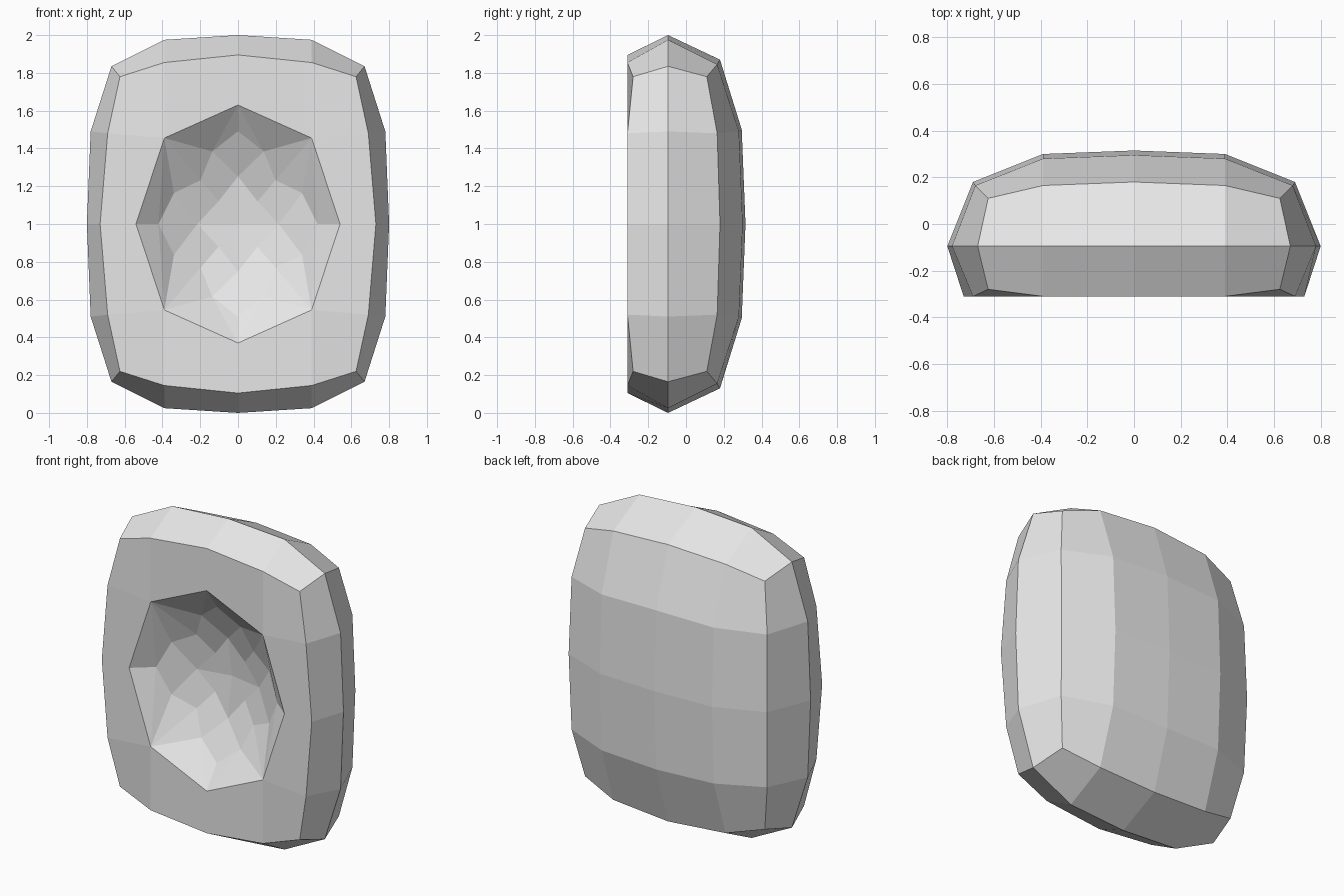
import bpy, bmesh, math

cube = bpy.data.objects.get("Cube")
if cube:
    bpy.data.objects.remove(cube, do_unlink=True)

mat = bpy.data.materials.new("light grey")
mat.use_nodes = True
grey = (0.8, 0.8, 0.8, 1)
mat.diffuse_color = grey
mat.node_tree.nodes["Principled BSDF"].inputs["Base Color"].default_value = grey

bm = bmesh.new()


def loop(quarter):
    """Mirror a quarter outline, listed from +x round to +z, into a closed loop."""
    left = quarter[::-1][1:]
    half = quarter + [(-x, y, z) for x, y, z in left]
    full = half + [(x, y, -z) for x, y, z in half[-2:0:-1]]
    return [bm.verts.new((x, y, z + 1)) for x, y, z in full]


def bridge(a, b):
    n = len(a)
    for i in range(n):
        j = (i + 1) % n
        bm.faces.new((a[i], a[j], b[j], b[i]))


def cap_frame(outer, inner):
    """Join a 16-point outline to an 8-point one, with one quad per corner."""
    for q in range(4):
        o = [outer[(4 * q + i) % 16] for i in range(5)]
        m = [inner[(2 * q + i) % 8] for i in range(3)]
        # the corner lies next to the first or last point of each quarter
        bm.faces.new((o[0], o[1], m[1], m[0]))
        bm.faces.new((o[1], o[2], o[3], m[1]))
        bm.faces.new((o[3], o[4], m[2], m[1]))


# Outer shell: front, widest and back outlines
front = loop([(.73, -.31, 0), (.69, -.31, .48), (.625, -.28, .78), (.39, -.31, .855), (0, -.31, .895)])
middle = loop([(.8, -.095, 0), (.78, -.095, .49), (.67, -.095, .835), (.39, -.095, .975), (0, -.095, 1)])
back = loop([(.69, .18, 0), (.68, .165, .48), (.625, .11, .78), (.39, .165, .845), (0, .18, .87)])
bridge(front, middle)
bridge(middle, back)

# Domed back panel
panel = loop([(.39, .3, 0), (.39, .28, .49), (0, .295, .5)])
cap_frame(back, panel)
back_centre = bm.verts.new((0, .315, 1))
for q in range(4):
    bm.faces.new([panel[(2 * q + i) % 8] for i in range(3)] + [back_centre])

# Front rim and the faceted bowl inside it
WIDTH, HEIGHT, DEPTH = .54, .63, .25


def bowl_point(radius, degrees):
    a = math.radians(degrees)
    y = -.31 + DEPTH * (1 - radius ** 2)
    return (WIDTH * radius * math.cos(a), y, HEIGHT * radius * math.sin(a))


rim = loop([(WIDTH, -.31, 0), (.39, -.31, .455), (0, -.31, HEIGHT)])
cap_frame(front, rim)
wall = loop([bowl_point(r, 22.5 * i) for i, r in enumerate((.78, .68, .52, .66, .78))])
floor = loop([bowl_point(r, 45 * i) for i, r in enumerate((.4, .27, .4))])
bowl_centre = bm.verts.new(bowl_point(0, 0))
bowl_centre.co.z += 1
for i in range(8):
    j = (i + 1) % 8
    # large facet under each rim edge, then the diamonds of the floor
    bm.faces.new((rim[i], rim[j], wall[2 * j], wall[2 * i + 1], wall[2 * i]))
    axis, diagonal = (i, j) if i % 2 == 0 else (j, i)
    bm.faces.new((wall[2 * i + 1], wall[2 * diagonal], floor[diagonal], floor[axis]))
for i in range(0, 8, 2):
    bm.faces.new((wall[2 * i], wall[2 * i + 1], floor[i], wall[2 * i - 1]))
    bm.faces.new((floor[i], floor[i + 1], floor[(i + 2) % 8], bowl_centre))
bmesh.ops.triangulate(bm, faces=[f for f in bm.faces if len(f.verts) == 5])

bmesh.ops.recalc_face_normals(bm, faces=bm.faces)
mesh = bpy.data.meshes.new("hollowed_block")
bm.to_mesh(mesh)
bm.free()
mesh.materials.append(mat)
block = bpy.data.objects.new("hollowed_block", mesh)
bpy.context.collection.objects.link(block)
